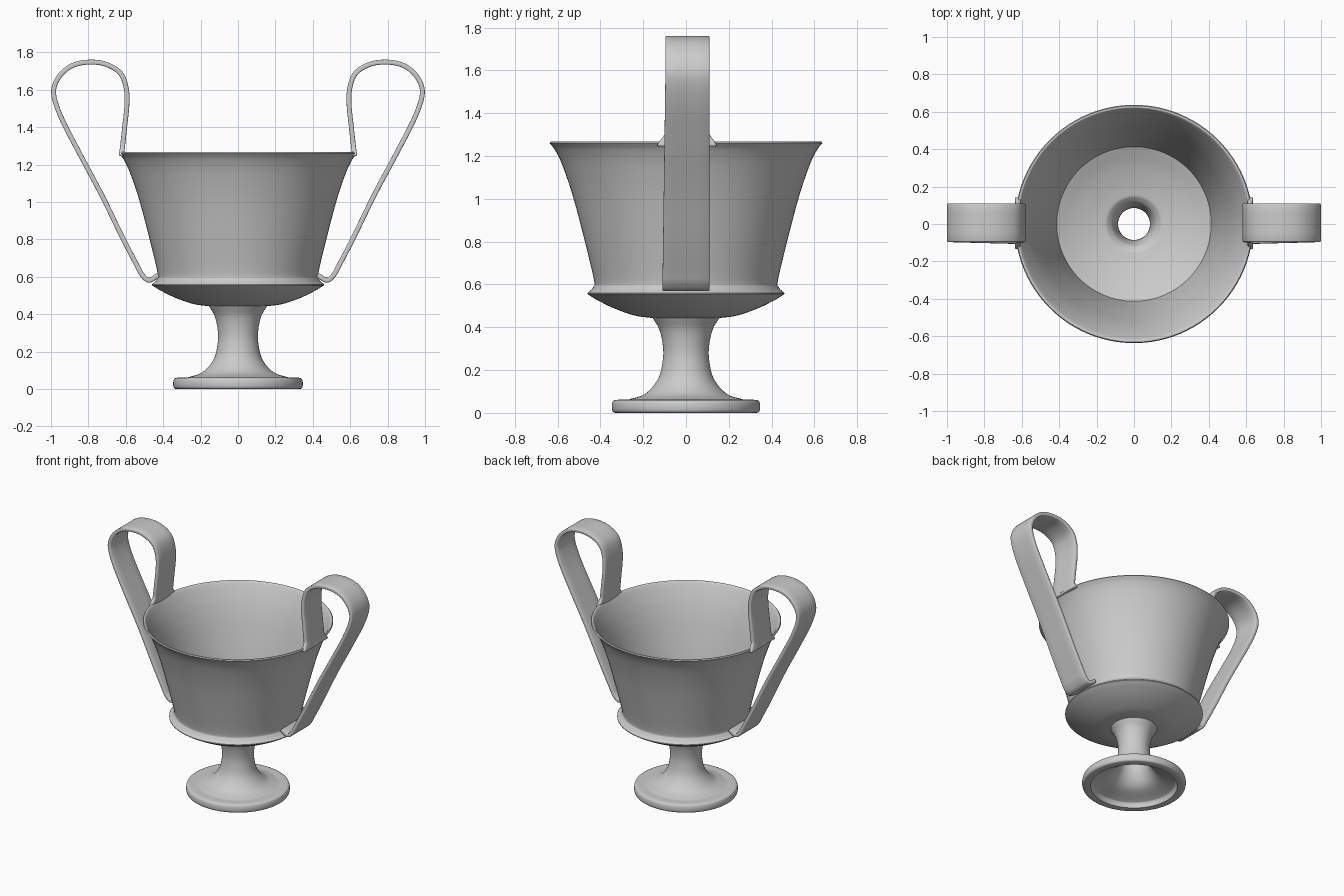
import bpy, bmesh, math
from mathutils import Vector

cube = bpy.data.objects.get("Cube")
if cube:
    bpy.data.objects.remove(cube, do_unlink=True)

clay = bpy.data.materials.new("grey_clay")
clay.use_nodes = True
GREY = (0.6, 0.6, 0.6, 1)
clay.diffuse_color = GREY
clay.node_tree.nodes["Principled BSDF"].inputs["Base Color"].default_value = GREY


def smooth(points, steps=6):
    """Catmull-Rom curve through 2D points."""
    p = [Vector(q) for q in points]
    p = [2 * p[0] - p[1]] + p + [2 * p[-1] - p[-2]]
    out = []
    for a, b, c, d in zip(p, p[1:], p[2:], p[3:]):
        for i in range(steps):
            t = i / steps
            out.append(0.5 * (2 * b + (c - a) * t + (2 * a - 5 * b + 4 * c - d) * t ** 2
                              + (3 * b - a - 3 * c + d) * t ** 3))
    return out + [p[-2]]


def finish(name, bm):
    bmesh.ops.recalc_face_normals(bm, faces=bm.faces)
    mesh = bpy.data.meshes.new(name)
    bm.to_mesh(mesh)
    bm.free()
    mesh.materials.append(clay)
    obj = bpy.data.objects.new(name, mesh)
    bpy.context.collection.objects.link(obj)
    bpy.ops.object.select_all(action='DESELECT')
    obj.select_set(True)
    bpy.context.view_layer.objects.active = obj
    bpy.ops.object.shade_smooth_by_angle(angle=math.radians(35))
    return obj


def lathe(name, sections, segments=96):
    """Turn a closed profile, made of smooth sections with sharp joints."""
    bm = bmesh.new()
    profile = [q for s in sections for q in smooth(s)]
    verts = [bm.verts.new((r, 0, z)) for r, z in profile]
    edges = [bm.edges.new((a, b)) for a, b in zip(verts, verts[1:] + verts[:1])]
    bmesh.ops.spin(bm, geom=verts + edges, cent=(0, 0, 0), axis=(0, 0, 1),
                   angle=math.tau, steps=segments, use_duplicate=False)
    bmesh.ops.remove_doubles(bm, verts=bm.verts, dist=0.0004)
    return finish(name, bm)


# Cup: foot, hollow stem and bowl in one turned wall
foot_edge = [(0.29, 0), (0.33, 0), (0.345, 0.012), (0.345, 0.045), (0.33, 0.06), (0.27, 0.062)]
stem_outside = [(0.27, 0.062), (0.19, 0.09), (0.13, 0.16), (0.108, 0.25), (0.109, 0.32),
                (0.125, 0.39), (0.155, 0.443)]
bowl_underside = [(0.155, 0.443), (0.24, 0.455), (0.34, 0.49), (0.42, 0.53), (0.46, 0.555)]
wall_outside = [(0.46, 0.56), (0.435, 0.585), (0.43, 0.62), (0.47, 0.79), (0.525, 1.0),
                (0.575, 1.15), (0.61, 1.225), (0.637, 1.26)]
wall_inside = [(0.632, 1.267), (0.617, 1.26), (0.585, 1.2), (0.55, 1.12), (0.51, 1.0),
               (0.455, 0.79), (0.413, 0.58)]
floor_inside = [(0.413, 0.575), (0.32, 0.535), (0.22, 0.505), (0.145, 0.49)]
stem_inside = [(0.145, 0.49), (0.115, 0.46), (0.096, 0.4), (0.087, 0.32), (0.087, 0.25),
               (0.105, 0.16), (0.16, 0.085), (0.26, 0.042), (0.28, 0.03), (0.29, 0)]
lathe("cup", [foot_edge, stem_outside, bowl_underside, wall_outside,
              wall_inside, floor_inside, stem_inside])

# Handles: a bent strap, thickened and mirrored
path = smooth([(0.625, 1.245), (0.617, 1.3), (0.605, 1.41), (0.594, 1.52), (0.598, 1.61),
               (0.63, 1.69), (0.71, 1.738), (0.8, 1.748), (0.88, 1.732), (0.94, 1.69),
               (0.978, 1.63), (0.983, 1.56), (0.94, 1.44), (0.85, 1.265), (0.73, 1.04),
               (0.62, 0.815), (0.545, 0.67), (0.512, 0.61), (0.475, 0.582), (0.425, 0.61)])
bm = bmesh.new()
rows = []
for x, z in path:
    flare = 0.035 * max(0, 1 - abs(z - 1.25) / 0.05) if x < 0.65 else 0
    front = -0.11 + 0.014 * min(1, max(0, z - 0.6)) - flare
    back = 0.11 + flare
    rows.append([bm.verts.new((x, front + (back - front) * i / 4, z)) for i in range(5)])
for a, b in zip(rows, rows[1:]):
    for i in range(4):
        bm.faces.new((a[i], a[i + 1], b[i + 1], b[i]))
strap = finish("handles", bm)
solid = strap.modifiers.new("thickness", 'SOLIDIFY')
solid.thickness = 0.026
solid.offset = 0
bevel = strap.modifiers.new("soft_edges", 'BEVEL')
bevel.width = 0.006
bevel.segments = 2
bevel.limit_method = 'ANGLE'
bevel.angle_limit = math.radians(50)
mirror = strap.modifiers.new("other_side", 'MIRROR')
mirror.use_axis = (True, False, False)
